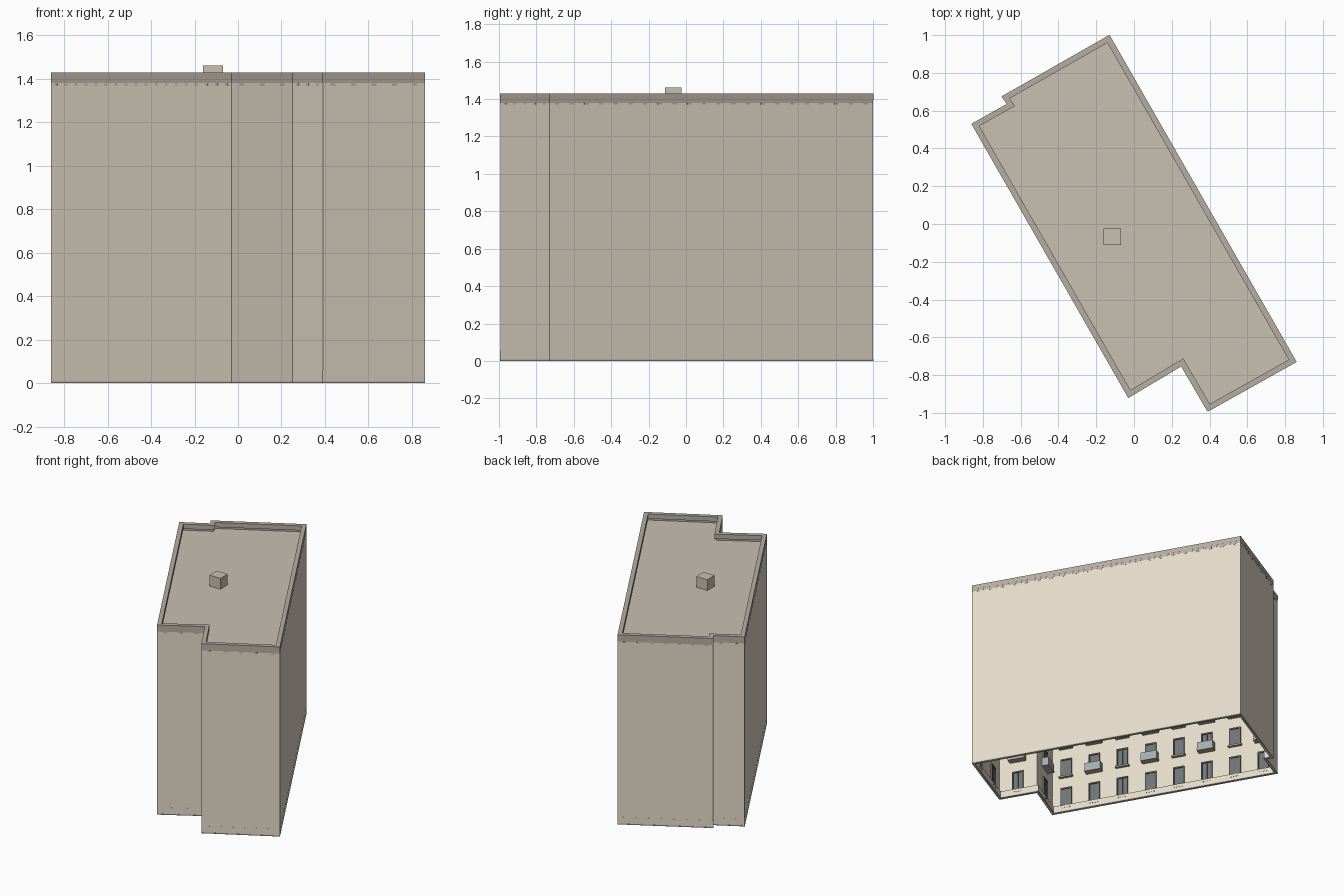
import bpy, bmesh
from mathutils import Vector

if "Cube" in bpy.data.objects:
    bpy.data.objects.remove(bpy.data.objects["Cube"])

# Footprint, counter-clockwise
FOOT = [Vector(p) for p in [(-0.86, 0.53), (-0.03, -0.92), (0.25, -0.753), (0.39, -0.993),
                            (0.86, -0.73), (-0.13, 1.0), (-0.70, 0.675), (-0.673, 0.635)]]
N = len(FOOT)
TOP, ROOF, FLOORS = 1.43, 1.38, 6
FLOOR_H = ROOF / FLOORS


def material(name, rgb):
    m = bpy.data.materials.new(name)
    m.diffuse_color = (*rgb, 1)
    m.use_nodes = True
    m.node_tree.nodes["Principled BSDF"].inputs["Base Color"].default_value = m.diffuse_color
    return m


CREAM = material("cream_plaster", (0.78, 0.71, 0.59))
STONE = material("stone_trim", (0.47, 0.42, 0.36))
DECK = material("roof_deck", (0.58, 0.53, 0.45))
BROWN = material("dark_frame", (0.20, 0.16, 0.13))
GLASS = material("window_glass", (0.15, 0.18, 0.20))
RAIL = material("balcony_glass", (0.36, 0.44, 0.45))


def finish(name, bm, mat, normals=True):
    if normals:
        bmesh.ops.recalc_face_normals(bm, faces=bm.faces)
    me = bpy.data.meshes.new(name)
    bm.to_mesh(me)
    bm.free()
    me.materials.append(mat)
    ob = bpy.data.objects.new(name, me)
    bpy.context.collection.objects.link(ob)
    return ob


def inset(d):
    """Footprint moved inward by d with mitred corners."""
    out = []
    for i in range(N):
        a = (FOOT[i] - FOOT[i - 1]).normalized()
        b = (FOOT[(i + 1) % N] - FOOT[i]).normalized()
        na, nb = Vector((-a.y, a.x)), Vector((-b.y, b.x))
        out.append(FOOT[i] + (na + nb) * d / (1 + na.dot(nb)))
    return out


def ring(name, d0, d1, z0, z1, mat):
    """Closed band following the footprint."""
    bm = bmesh.new()
    loops = [[bm.verts.new((p.x, p.y, z)) for p in inset(d)]
             for d, z in ((d0, z0), (d0, z1), (d1, z1), (d1, z0))]
    for k in range(4):
        a, b = loops[k], loops[(k + 1) % 4]
        for i in range(N):
            j = (i + 1) % N
            bm.faces.new((a[i], a[j], b[j], b[i]))
    return finish(name, bm, mat)


def wall_box(bm, wall, s, width, d0, d1, z0, z1):
    """Box on a wall: centre s along it, depth d0..d1 inward."""
    p, q = FOOT[wall], FOOT[(wall + 1) % N]
    u = (q - p).normalized()
    n = Vector((-u.y, u.x))
    v = []
    for z in (z0, z1):
        for t, d in ((-.5, d0), (.5, d0), (.5, d1), (-.5, d1)):
            c = p + u * (s + t * width) + n * d
            v.append(bm.verts.new((c.x, c.y, z)))
    for f in ((3, 2, 1, 0), (4, 5, 6, 7), (0, 1, 5, 4), (1, 2, 6, 5), (2, 3, 7, 6), (3, 0, 4, 7)):
        bm.faces.new([v[k] for k in f])


# Outer walls: plain sheet, open underneath
bm = bmesh.new()
lo = [bm.verts.new((p.x, p.y, 0)) for p in FOOT]
hi = [bm.verts.new((p.x, p.y, TOP - 0.002)) for p in FOOT]
for i in range(N):
    j = (i + 1) % N
    bm.faces.new((lo[i], lo[j], hi[j], hi[i]))
finish("walls", bm, CREAM, False)

# Roof deck
bm = bmesh.new()
bm.faces.new([bm.verts.new((p.x, p.y, ROOF)) for p in inset(0.001)])
finish("roof_deck", bm, DECK, False)

# Parapet, cornice step and plinth
ring("parapet", -0.001, 0.03, 1.395, TOP, STONE)
ring("cornice_step", -0.0005, 0.02, 1.38, 1.396, STONE)
ring("plinth", -0.0005, 0.015, 0, 0.055, CREAM)
ring("plinth_foot", -0.001, 0.018, 0, 0.008, STONE)

# Roof box
bpy.ops.mesh.primitive_cube_add(size=1, location=(-0.115, -0.068, 1.42))
box = bpy.context.object
box.name = "roof_access_box"
box.scale = (0.092, 0.086, 0.084)
box.data.materials.append(DECK)

# Inward-facing windows, sills, balconies, vents and dentils
frames, panes, sills, rails, vents, dentils = (bmesh.new() for _ in range(6))
for w in range(N):
    length = (FOOT[(w + 1) % N] - FOOT[w]).length
    cols = int(length / 0.2)
    for c in range(cols):
        s = (c + 0.5) * length / cols
        for f in range(FLOORS):
            z = f * FLOOR_H + 0.06
            for side in (-1, 1):
                wall_box(frames, w, s + side * 0.037, 0.008, 0.001, 0.012, z, z + 0.135)
            wall_box(frames, w, s, 0.082, 0.001, 0.012, z + 0.127, z + 0.137)
            wall_box(frames, w, s, 0.006, 0.001, 0.008, z, z + 0.127)
            wall_box(panes, w, s, 0.068, 0.001, 0.005, z, z + 0.127)
            if f == 0:
                for k in range(4):
                    wall_box(vents, w, s + (k - 1.5) * 0.018, 0.007, 0.01, 0.0165, 0.03, 0.037)
            elif c % 2 == 0:
                wall_box(sills, w, s, 0.12, 0.001, 0.05, z - 0.015, z)
                wall_box(rails, w, s, 0.116, 0.045, 0.049, z, z + 0.05)
                for side in (-1, 1):
                    wall_box(rails, w, s + side * 0.056, 0.004, 0.001, 0.046, z, z + 0.05)
            else:
                wall_box(sills, w, s, 0.10, 0.001, 0.022, z - 0.012, z)
    count = int(length / 0.09)
    for k in range(count):
        wall_box(dentils, w, (k + 0.5) * length / count, 0.025, -0.001, 0.014, 1.37, 1.379)

for name, part, mat in (("window_frames", frames, BROWN), ("window_panes", panes, GLASS),
                        ("window_sills", sills, STONE), ("balcony_rails", rails, RAIL),
                        ("plinth_vents", vents, BROWN), ("cornice_dentils", dentils, STONE)):
    finish(name, part, mat)
